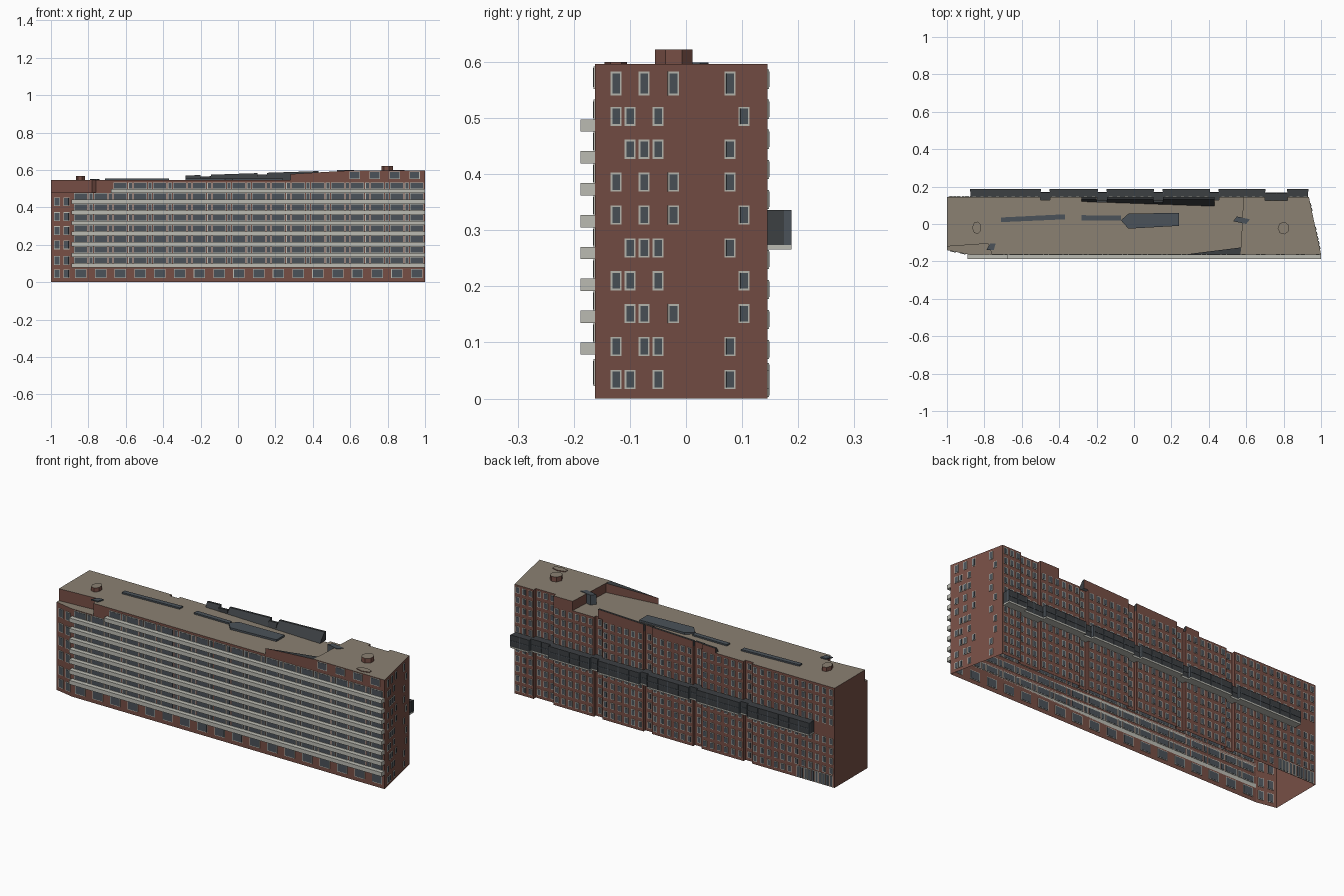
import bpy, bmesh, math
from mathutils import Matrix, Vector

if "Cube" in bpy.data.objects:
    bpy.data.objects.remove(bpy.data.objects["Cube"])

def mat(name, c):
    m = bpy.data.materials.new(name)
    m.diffuse_color = (*c, 1)
    m.use_nodes = True
    m.node_tree.nodes["Principled BSDF"].inputs["Base Color"].default_value = m.diffuse_color
    return m

BRICK = mat("brick", (.185, .078, .06))
ROOF = mat("roof_felt", (.26, .22, .17))
GLASS = mat("glass", (.07, .085, .10))
DARK = mat("dark_metal", (.045, .05, .055))
PALE = mat("pale_concrete", (.5, .5, .45))

def finish(name, bm, *mats):
    me = bpy.data.meshes.new(name)
    bm.to_mesh(me)
    bm.free()
    for m in mats:
        me.materials.append(m)
    ob = bpy.data.objects.new(name, me)
    bpy.context.collection.objects.link(ob)
    return ob

def add_box(bm, c, s, rot=0, mi=0):
    M = Matrix.Translation(c) @ Matrix.Rotation(rot, 4, 'Z') @ Matrix.Diagonal((*s, 1))
    r = bmesh.ops.create_cube(bm, size=1, matrix=M)
    for f in {f for v in r['verts'] for f in v.link_faces}:
        f.material_index = mi

def add_span(bm, x0, x1, y0, y1, z0, z1, mi=0):
    add_box(bm, ((x0+x1)/2, (y0+y1)/2, (z0+z1)/2), (x1-x0, y1-y0, z1-z0), 0, mi)

def shell(name, pts, z0, z1, cap=True, mats=(BRICK, ROOF)):
    """Bottomless extruded outline; z1 may be a function of x."""
    top = z1 if callable(z1) else (lambda x: z1)
    bm = bmesh.new()
    lo = [bm.verts.new((x, y, z0)) for x, y in pts]
    hi = [bm.verts.new((x, y, top(x))) for x, y in pts]
    n = len(pts)
    for i in range(n):
        j = (i+1) % n
        bm.faces.new((lo[i], lo[j], hi[j], hi[i]))
    if cap:
        bm.faces.new(hi).material_index = 1
    return finish(name, bm, *mats)

def window(bm, x, y, z, w, h, rot=0):
    # pale surround with a slightly prouder pane, both set through the wall
    add_box(bm, (x, y, z), (w+.006, .005, h+.006), rot, 1)
    add_box(bm, (x, y, z), (w, .007, h), rot, 0)

# ---- building outline, with recesses along the back
FY, BY = -.162, .145
slots = [.43, .13, -.17, -.475]
back_slots = []
for c in slots:
    back_slots += [(c+.025, BY), (c+.025, .128), (c-.025, .128), (c-.025, BY)]
right_back = [(1, FY), (.935, BY), (.82, BY), (.82, .125), (.7, .125), (.7, BY)]

shell("lower_walls", [(-1, -.14), (-.89, FY)] + right_back + back_slots + [(-1, BY)], 0, .48, cap=False)
shell("main_upper_storey", [(-1, -.12), (-.78, -.105), (-.76, FY), (.57, FY), (.585, BY)]
      + back_slots + [(-1, BY)], .48, .545)
shell("right_upper_storey", [(.57, FY)] + right_back + [(.585, BY)], .48, .596)
bm = bmesh.new()
bm.faces.new([bm.verts.new((x, y, .48)) for x, y in
              [(-1, -.14), (-.89, FY), (-.76, FY), (-.78, -.105), (-1, -.12)]])
finish("corner_low_roof", bm, ROOF)

# ---- roof features
shell("front_parapet_wedge", [(.28, FY), (.57, FY), (.575, -.125)], .545,
      lambda x: .578 + (x-.28)*.06, mats=(BRICK, DARK))
bm = bmesh.new()
for x0, x1 in [(-.28, -.2), (-.2, -.145), (-.145, .105), (.105, .155), (.155, .43)]:
    yb = .128 if x1-x0 < .06 else BY
    ends = []
    for x in (x0, x1):
        t = (x+.28)/.71
        zt = .566 + .024*t + (.004 if yb == BY else -.004)
        ends.append([bm.verts.new(p) for p in
                     [(x, .12-.025*t, .545), (x, yb, .545), (x, yb, zt), (x, yb-.012, zt)]])
    a, b = ends
    for i, mi in ((1, 1), (2, 0), (3, 0)):
        j = (i+1) % 4
        bm.faces.new((a[i], a[j], b[j], b[i])).material_index = mi
    bm.faces.new(a)
    bm.faces.new(b[::-1])
bmesh.ops.recalc_face_normals(bm, faces=bm.faces)
finish("rear_sloped_parapet", bm, DARK, BRICK)

def skylight(name, pts, z, h):
    shell(name, pts, z, z+h, mats=(GLASS, GLASS))

skylight("skylight_left", [(-.71, .01), (-.37, .025), (-.37, .052), (-.71, .035)], .545, .008)
skylight("skylight_mid", [(-.28, .02), (-.07, .02), (-.07, .045), (-.28, .047)], .545, .008)
skylight("skylight_large", [(-.03, -.025), (.24, -.01), (.24, .06), (-.03, .055), (-.07, .02)], .545, .01)
skylight("skylight_right", [(.53, .015), (.6, 0), (.62, .025), (.55, .04)], .545, .054)
skylight("skylight_corner", [(-.79, -.14), (-.75, -.14), (-.74, -.105), (-.77, -.105)], .545, .006)

def ring(cx, cy, rx, ry, n):
    return [(cx+rx*math.cos((i+.5)*math.tau/n), cy+ry*math.sin((i+.5)*math.tau/n)) for i in range(n)]

shell("chimney_left", ring(-.84, -.02, .025, .034, 7), .545, .567)
shell("chimney_right", ring(.8, -.022, .032, .034, 7), .596, .622)
shell("roof_hatch", ring(.85, -.125, .045, .02, 6), .596, .6)

# ---- front balconies and windows
bm = bmesh.new()
for i in range(8):
    add_span(bm, -.68 if i == 7 else -.89, 1, -.188, FY, .078+i*.0568, .1+i*.0568)
finish("front_balconies", bm, PALE)

bm = bmesh.new()
pitch = .1056
for k in range(18):
    x = -.84 + k*pitch
    window(bm, x, FY, .046, .055, .042)
    for i in range(8):
        if i == 7 and k < 2:
            continue
        z = .117 + i*.0568
        window(bm, x, FY, z, .066, .03)
        if k < 17:
            window(bm, x+pitch/2, FY, z, .016, .03)
for x in (.625, .732, .838, .944):
    window(bm, x, FY, .572, .05, .034)
tilt = math.atan2(-.022, .11)
for z in (.045, .115, .2, .275, .35, .43):
    for x in (-.967, -.917):
        window(bm, x, -.14-(x+1)*.2, z, .026, .042, tilt)
finish("front_windows", bm, GLASS, PALE)

# ---- right end windows: columns chosen per storey
cols = dict(a=-.125, b=-.1, c=-.075, d=-.05, e=-.023, f=.078, g=.103)
storeys = ["abdf", "acdf", "bceg", "abdg", "bcdf", "aceg", "acef", "bcdf", "abdg", "acef"]
end_rot = math.atan2(BY-FY, -.065)
bm = bmesh.new()
for i, row in enumerate(storeys):
    for ch in row:
        y = cols[ch]
        window(bm, 1-.065*(y-FY)/(BY-FY), y, .034+i*.0586, .014, .036 if i == 9 else .028, end_rot)
finish("right_end_windows", bm, GLASS, PALE)

# ---- back facade bays: (x start, x end, wall y)
bays, x = [], -1
for c in sorted(slots):
    bays += [(x, c-.025, BY), (c-.025, c+.025, .128)]
    x = c+.025
bays += [(x, .7, BY), (.7, .82, .125), (.82, .935, BY)]

bm = bmesh.new()
for x0, x1, y in bays:
    n = max(1, round((x1-x0)/.042))
    for k in range(n):
        xc = x0 + (k+.5)*(x1-x0)/n
        for i in range(11 if x0 >= .6 else 10):
            if i == 5 or (i == 0 and xc < -.77):
                continue
            window(bm, xc, y, .034+i*.0535, .017, .028)
# tall ground-floor glazing near the left end
for k in range(10):
    window(bm, -.98+k*.022, BY, .033, .012, .055)
finish("back_windows", bm, GLASS, PALE)

# ---- glazed gallery running along the back, following the recesses
bm = bmesh.new()
for x0, x1, y in bays:
    x0, x1 = max(x0, -.875), min(x1, .93)
    add_span(bm, x0, x1, y-.002, y+.041, .274, .336)
    add_span(bm, x0, x1, y-.002, y+.043, .266, .274, 2)
    add_span(bm, x0, x1, y+.03, y+.043, .302, .306, 1)
    n = max(1, round((x1-x0)/.06))
    for k in range(n+1):
        xc = x0 + k*(x1-x0)/n
        add_span(bm, xc-.002, xc+.002, y+.03, y+.043, .274, .336, 1)
finish("back_gallery", bm, DARK, GLASS, PALE)
